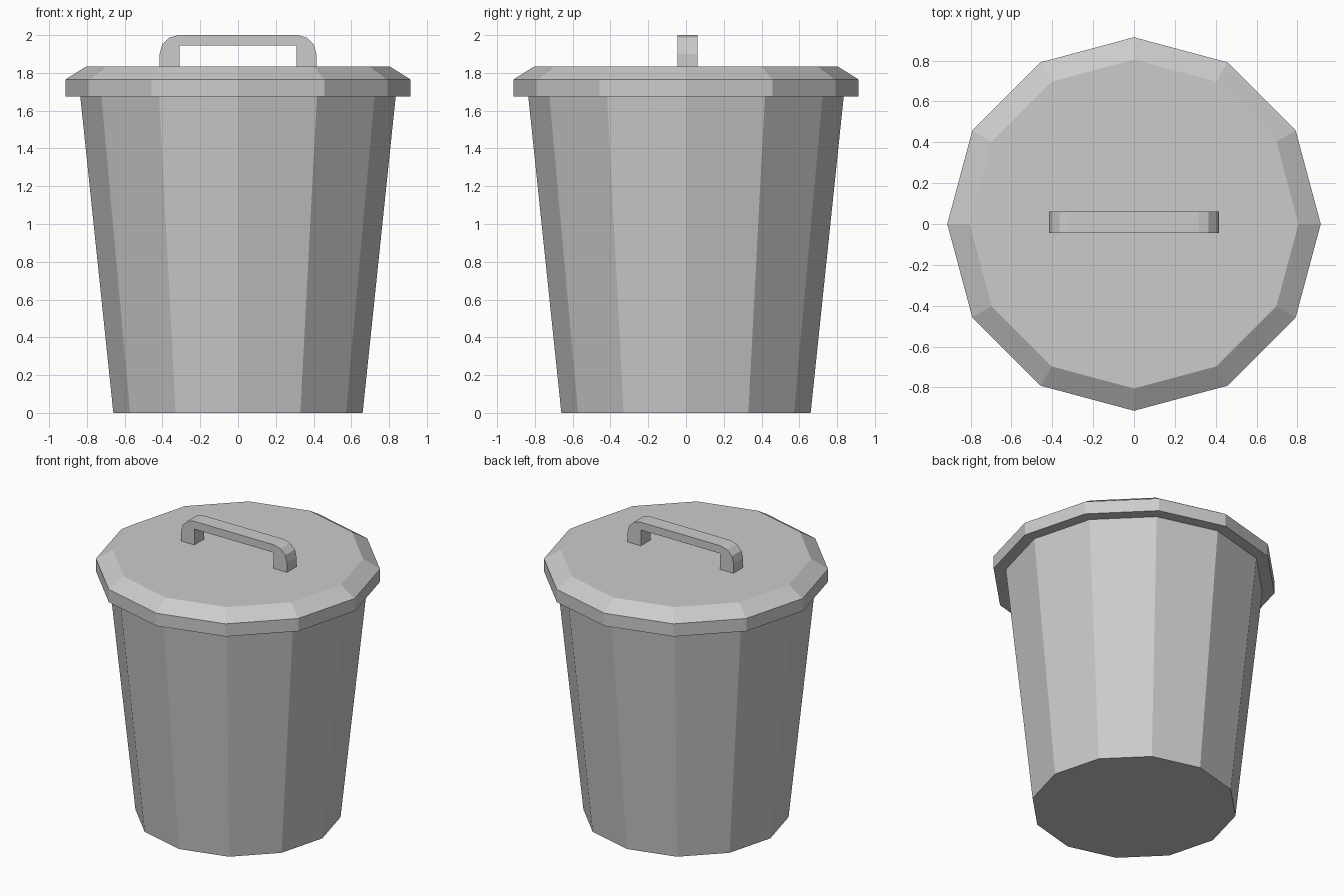
import bpy, bmesh, math

if "Cube" in bpy.data.objects:
    bpy.data.objects.remove(bpy.data.objects["Cube"])

SIDES = 12

metal = bpy.data.materials.new("grey metal")
metal.diffuse_color = (0.6, 0.6, 0.6, 1)
metal.use_nodes = True
metal.node_tree.nodes["Principled BSDF"].inputs["Base Color"].default_value = metal.diffuse_color


def finish(name, bm):
    """Turn a bmesh into a flat-shaded object."""
    bmesh.ops.recalc_face_normals(bm, faces=bm.faces)
    mesh = bpy.data.meshes.new(name)
    bm.to_mesh(mesh)
    bm.free()
    mesh.materials.append(metal)
    obj = bpy.data.objects.new(name, mesh)
    bpy.context.collection.objects.link(obj)


def lathe(name, profile):
    """Stack twelve-sided rings (radius, height) and cap both ends."""
    bm = bmesh.new()
    rings = []
    for r, z in profile:
        angles = [2 * math.pi * i / SIDES for i in range(SIDES)]
        rings.append([bm.verts.new((r * math.cos(a), r * math.sin(a), z)) for a in angles])
    for low, high in zip(rings, rings[1:]):
        for i in range(SIDES):
            j = (i + 1) % SIDES
            bm.faces.new((low[i], low[j], high[j], high[i]))
    bm.faces.new(rings[0])
    bm.faces.new(rings[-1])
    finish(name, bm)


# Tapered bin body
lathe("bin_body", [(0.66, 0), (0.835, 1.675)])

# Lid with upright lip and sloped edge
lathe("lid", [(0.914, 1.675), (0.914, 1.765), (0.805, 1.833)])

# Arched handle: outer and inner outlines extruded in depth
outer = [(0.415, 1.833)]
for k in range(4):
    a = math.radians(30 * k)
    outer.append((0.315 + 0.1 * math.cos(a), 1.9 + 0.1 * math.sin(a)))
inner = [(0.31, 1.833), (0.31, 1.945)]
outline = outer + [(-x, z) for x, z in reversed(outer)]
outline += [(-x, z) for x, z in inner] + list(reversed(inner))
bm = bmesh.new()
face = bm.faces.new([bm.verts.new((x, -0.045, z)) for x, z in outline])
ext = bmesh.ops.extrude_face_region(bm, geom=[face], use_keep_orig=True)
moved = [v for v in ext["geom"] if isinstance(v, bmesh.types.BMVert)]
bmesh.ops.translate(bm, verts=moved, vec=(0, 0.107, 0))
finish("handle", bm)
